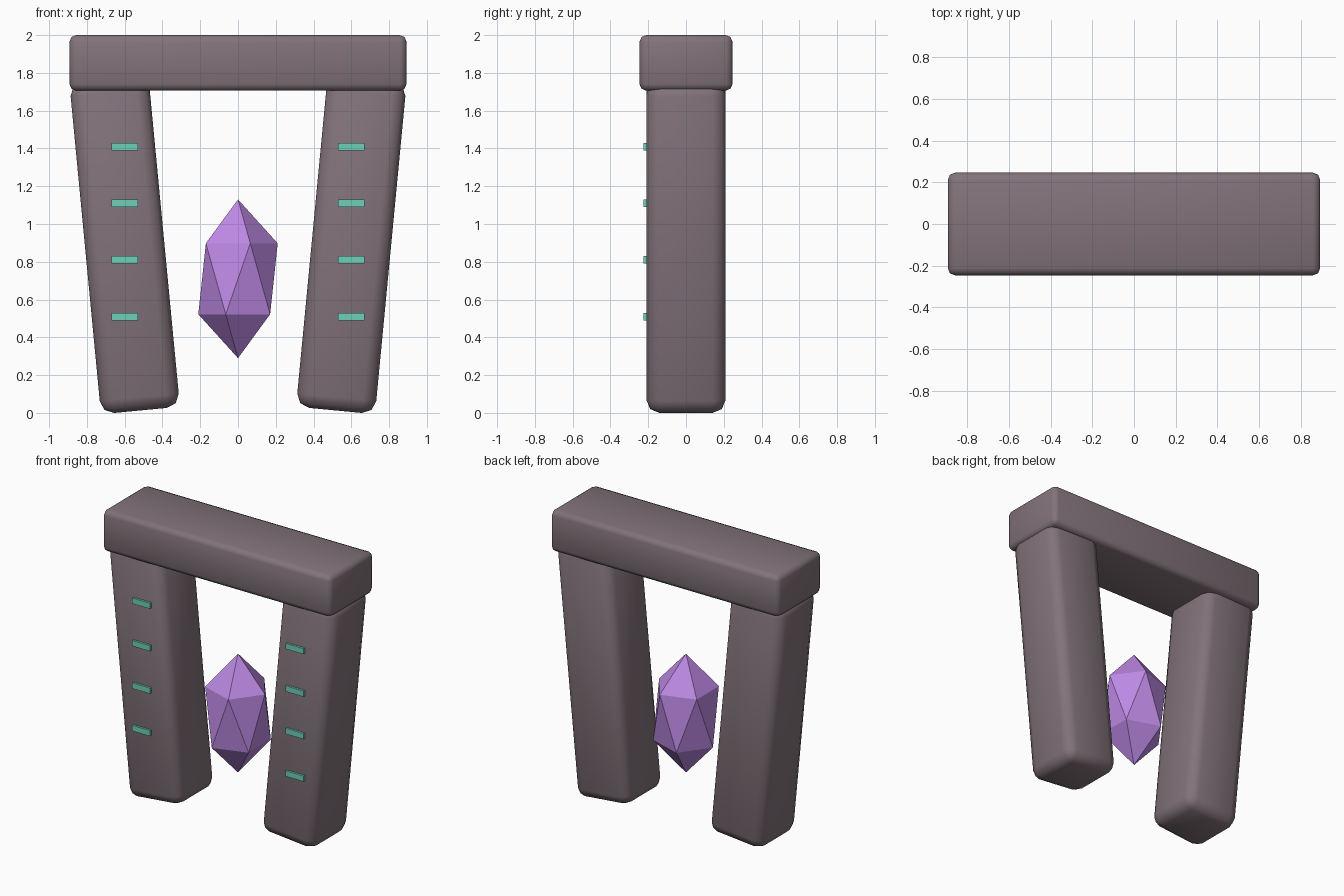
import bpy
from math import atan

if "Cube" in bpy.data.objects:
    bpy.data.objects.remove(bpy.data.objects["Cube"])


def material(name, rgb):
    m = bpy.data.materials.new(name)
    m.diffuse_color = (*rgb, 1)
    m.use_nodes = True
    m.node_tree.nodes["Principled BSDF"].inputs["Base Color"].default_value = m.diffuse_color
    return m


STONE = material("mauve stone", (0.223, 0.171, 0.195))
TEAL = material("teal glow", (0.156, 0.62, 0.48))
PURPLE = material("purple crystal", (0.51, 0.25, 0.775))


def block(name, loc, size, mat, tilt=0, bevel=0):
    """Box of a given size, optionally leaning sideways with rounded edges."""
    bpy.ops.mesh.primitive_cube_add(size=1, location=loc, rotation=(0, tilt, 0))
    ob = bpy.context.object
    ob.name = name
    ob.scale = size
    bpy.ops.object.transform_apply(location=False, rotation=False, scale=True)
    ob.data.materials.append(mat)
    if bevel:
        mod = ob.modifiers.new("rounded edges", 'BEVEL')
        mod.width = bevel
        mod.segments = 2
        bpy.ops.object.shade_smooth()
    return ob


# Lintel across the top
block("lintel", (0, 0, 1.853), (1.784, 0.492, 0.294), STONE, bevel=0.035)

# Pillars leaning outward, each with a column of glowing marks on the front
for side, label in ((-1, "left"), (1, "right")):
    block(f"{label}_pillar", (side * 0.6, 0, 0.89), (0.42, 0.42, 1.762),
          STONE, tilt=side * atan(0.0955), bevel=0.07)
    for i in range(4):
        block(f"{label}_mark_{i + 1}", (side * 0.6, -0.21, 0.51 + 0.3 * i),
              (0.14, 0.03, 0.04), TEAL)

# Floating faceted crystal
bpy.ops.mesh.primitive_ico_sphere_add(subdivisions=1, radius=1, location=(0, 0, 0.71))
crystal = bpy.context.object
crystal.name = "crystal"
crystal.scale = (0.235, 0.235, 0.42)
bpy.ops.object.transform_apply(location=False, rotation=False, scale=True)
crystal.data.materials.append(PURPLE)
